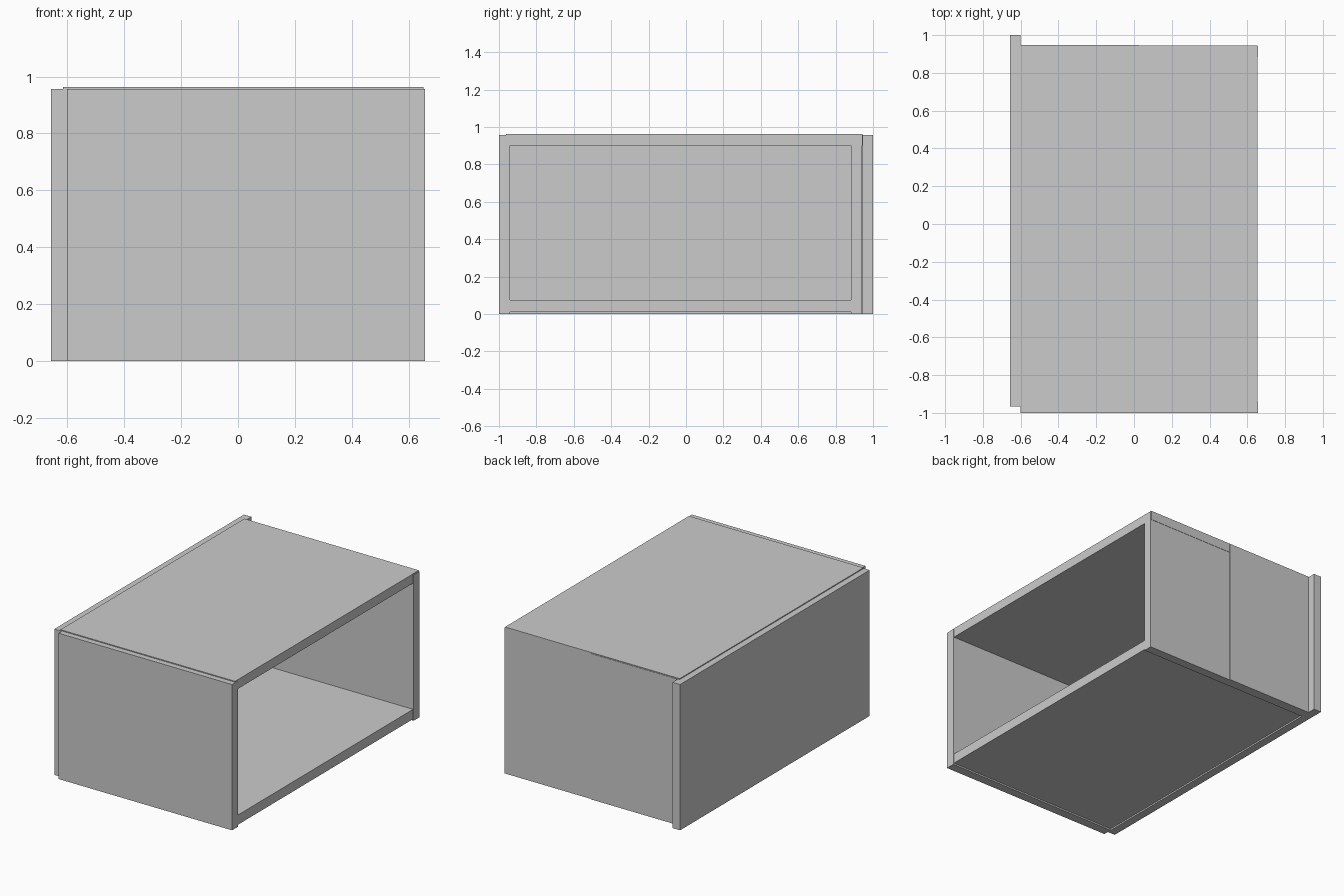
import bpy, bmesh

if "Cube" in bpy.data.objects:
    bpy.data.objects.remove(bpy.data.objects["Cube"])


def prism(name, outline, z0, z1):
    """Extrude a counter-clockwise xy outline from z0 to z1."""
    bm = bmesh.new()
    face = bm.faces.new([bm.verts.new((x, y, z0)) for x, y in outline])
    ext = bmesh.ops.extrude_face_region(bm, geom=[face])
    moved = [v for v in ext["geom"] if isinstance(v, bmesh.types.BMVert)]
    bmesh.ops.translate(bm, verts=moved, vec=(0, 0, z1 - z0))
    bmesh.ops.recalc_face_normals(bm, faces=bm.faces)
    mesh = bpy.data.meshes.new(name)
    bm.to_mesh(mesh)
    bm.free()
    obj = bpy.data.objects.new(name, mesh)
    bpy.context.collection.objects.link(obj)
    return obj


def panel(name, x0, x1, y0, y1, z0, z1):
    return prism(name, [(x0, y0), (x1, y0), (x1, y1), (x0, y1)], z0, z1)


# Long side wall, overhanging at the back
panel("left_wall", -0.657, -0.602, -0.967, 1.0, 0.0, 0.957)

# Short end wall at the front
panel("front_wall", -0.602, 0.657, -1.0, -0.94, 0.0, 0.957)

# Back end wall with a shallow step halfway along its outer face
prism("back_wall", [(-0.602, 0.883), (0.657, 0.883), (0.657, 0.942),
                    (0.027, 0.942), (0.027, 0.947), (-0.602, 0.947)], 0.0, 0.957)

# Lid rises slightly above the walls and overlaps them
panel("lid", -0.615, 0.653, -0.963, 0.944, 0.902, 0.963)

# Floor is set between the end walls, just above the ground
panel("floor", -0.61, 0.653, -0.945, 0.888, 0.01, 0.074)
